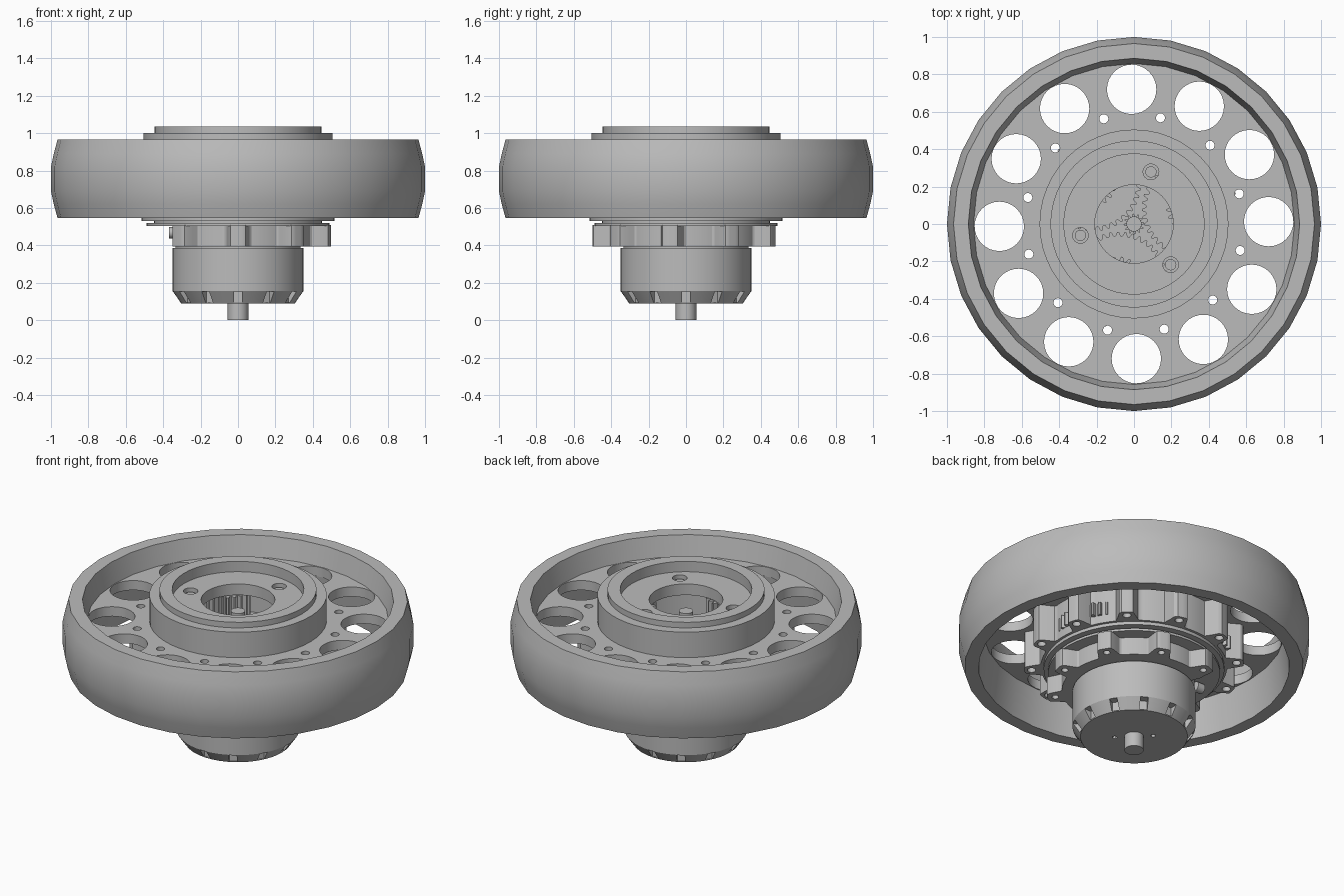
import bpy, bmesh
from math import sin, cos, radians, pi
from mathutils import Matrix, Vector

if "Cube" in bpy.data.objects:
    bpy.data.objects.remove(bpy.data.objects["Cube"], do_unlink=True)

grey = bpy.data.materials.new("plain_grey")
grey.use_nodes = True
grey.diffuse_color = (0.5, 0.5, 0.5, 1)
grey.node_tree.nodes["Principled BSDF"].inputs["Base Color"].default_value = (0.5, 0.5, 0.5, 1)


def finish(name, bm):
    bmesh.ops.remove_doubles(bm, verts=bm.verts, dist=1e-5)
    bmesh.ops.recalc_face_normals(bm, faces=bm.faces)
    mesh = bpy.data.meshes.new(name)
    bm.to_mesh(mesh)
    bm.free()
    mesh.materials.append(grey)
    ob = bpy.data.objects.new(name, mesh)
    bpy.context.collection.objects.link(ob)
    return ob


def activate(ob):
    bpy.ops.object.select_all(action='DESELECT')
    ob.select_set(True)
    bpy.context.view_layer.objects.active = ob


def smooth(ob):
    activate(ob)
    bpy.ops.object.shade_smooth_by_angle(angle=radians(30))


def revolve(name, profile, steps=48):
    """Spin a closed (radius, height) profile around z."""
    bm = bmesh.new()
    vs = [bm.verts.new((r, 0, z)) for r, z in profile]
    edges = [bm.edges.new((a, b)) for a, b in zip(vs, vs[1:] + vs[:1])]
    bmesh.ops.spin(bm, geom=vs + edges, cent=(0, 0, 0), axis=(0, 0, 1),
                   angle=2 * pi, steps=steps, use_duplicate=False)
    bmesh.ops.dissolve_degenerate(bm, dist=1e-5, edges=bm.edges)
    return finish(name, bm)


def prism(name, radius_at, samples, z0, z1, center=(0, 0)):
    """Upright prism whose outline is a polar function of the angle in degrees."""
    bm = bmesh.new()
    ring = []
    for i in range(samples):
        a = 360 * i / samples
        r = radius_at(a)
        ring.append(bm.verts.new((center[0] + r * cos(radians(a)),
                                  center[1] + r * sin(radians(a)), z0)))
    face = bm.faces.new(ring)
    out = bmesh.ops.extrude_face_region(bm, geom=[face])
    bmesh.ops.translate(bm, vec=(0, 0, z1 - z0),
                        verts=[g for g in out["geom"] if isinstance(g, bmesh.types.BMVert)])
    return finish(name, bm)


def polar(r, deg):
    return r * cos(radians(deg)), r * sin(radians(deg))


def drill(ob, holes, z0, z1, segments=24):
    """Cut round holes given as (x, y, radius)."""
    bm = bmesh.new()
    for x, y, r in holes:
        bmesh.ops.create_cone(bm, cap_ends=True, segments=segments, radius1=r, radius2=r,
                              depth=z1 - z0, matrix=Matrix.Translation((x, y, (z0 + z1) / 2)))
    subtract(ob, finish("cutter", bm))


def subtract(ob, cutter):
    cutter.hide_render = True
    activate(ob)
    mod = ob.modifiers.new("cut", 'BOOLEAN')
    mod.operation = 'DIFFERENCE'
    mod.solver = 'EXACT'
    mod.object = cutter
    bpy.ops.object.modifier_apply(modifier=mod.name)
    bpy.data.objects.remove(cutter, do_unlink=True)


def lobes(count, phase, base, peak):
    """Scalloped outline: narrow rounded bosses on a round body."""
    step = 360 / count

    def radius(a):
        d = abs((a - phase + step / 2) % step - step / 2) / step
        t = min(max((0.24 - d) / 0.14, 0), 1)
        return base + (peak - base) * t * t * (3 - 2 * t)
    return radius


def gear(name, teeth, root, tip, z0, z1, center=(0, 0)):
    prism(name, lambda a: tip if round(a * teeth / 90) % 4 < 2 else root,
          teeth * 4, z0, z1, center)


# Wheel: crowned rim with a drafted inner wall and a pierced web
wheel = revolve("wheel", [
    (.965, .547), (.985, .62), (1, .69), (1, .82), (.985, .89), (.965, .965),
    (.886, .965), (.858, .84), (.47, .84), (.47, .78), (.858, .78), (.886, .547)], 32)
bolts = [polar(.585, 16 + 30 * k) + (.024,) for k in range(12)]
drill(wheel, [polar(.72, 1 + 30 * k) + (.132,) for k in range(12)] + bolts, .7, .9, 32)
smooth(wheel)

# Scalloped bolt ring under the web
bolt_ring = prism("bolt_ring", lobes(12, 16, .53, .625), 240, .55, .785)
drill(bolt_ring, [(0, 0, .48)] + bolts, .5, .9, 48)
smooth(bolt_ring)

# Hub: stepped drum with a recessed top plate
hub = revolve("hub", [
    (.505, .56), (.505, 1.0), (.447, 1.0), (.447, 1.035), (.375, 1.035), (.375, .97),
    (.21, .97), (.21, .9), (.46, .9), (.46, .56)])
pins = [polar(.293, 72 + 120 * k) for k in range(3)]
drill(hub, [p + (.042,) for p in pins], .85, 1.0)
smooth(hub)
for p in pins:
    smooth(prism("hub_pin", lambda a: .03, 24, .88, .95, p))

# Gear train inside the hub
gear("sun_gear", 12, .038, .055, .56, .8)
for k in range(3):
    spot = polar(.31, 15 + 120 * k)
    gear("planet_gear", 40, .235, .258, .6, .68, spot)
    gear("planet_pinion", 18, .1, .125, .68, .895, spot)
smooth(prism("sun_shaft", lambda a: .04, 24, .56, .9))

# Gearbox base plates, stepped down towards the motor
smooth(revolve("base_plate", [
    (0, .56), (.515, .56), (.515, .53), (.45, .53), (.45, .52), (.49, .52), (.49, .505), (0, .505)]))

# Scalloped motor mount, open towards the cable side
mount_lobe = lobes(9, -90, .41, .5)
mount = prism("motor_mount", lambda a: mount_lobe(a) if a < 121 or a > 219 else .345, 270, .395, .508)
drill(mount, [polar(.455, -130 + 40 * k) + (.02,) for k in range(7)], .38, .47, 16)
smooth(mount)

# Motor can with vented, tapered end
motor = revolve("motor_can", [
    (0, .4), (.335, .4), (.335, .385), (.35, .385), (.35, .155), (.305, .09), (0, .09)])
bm = bmesh.new()
for k in range(12):
    bmesh.ops.create_cube(bm, size=1, matrix=Matrix.Rotation(radians(30 * k), 4, 'Z')
                          @ Matrix.Translation((.35, 0, .124))
                          @ Matrix.Diagonal((.1, .045, .058, 1)))
subtract(motor, finish("cutter", bm))
drill(motor, [polar(.11, 135) + (.014,), polar(.11, -45) + (.014,)], .05, .14, 12)
smooth(motor)
smooth(prism("motor_shaft", lambda a: .055, 32, 0, .1))

# Cable stubs in the opening of the mount
for k in range(3):
    bm = bmesh.new()
    bmesh.ops.create_cone(bm, cap_ends=True, segments=16, radius1=.03, radius2=.03, depth=.05,
                          matrix=Matrix.Translation((-.345, .16 - .16 * k, .468))
                          @ Matrix.Rotation(pi / 2, 4, 'Y'))
    smooth(finish("cable_stub", bm))
